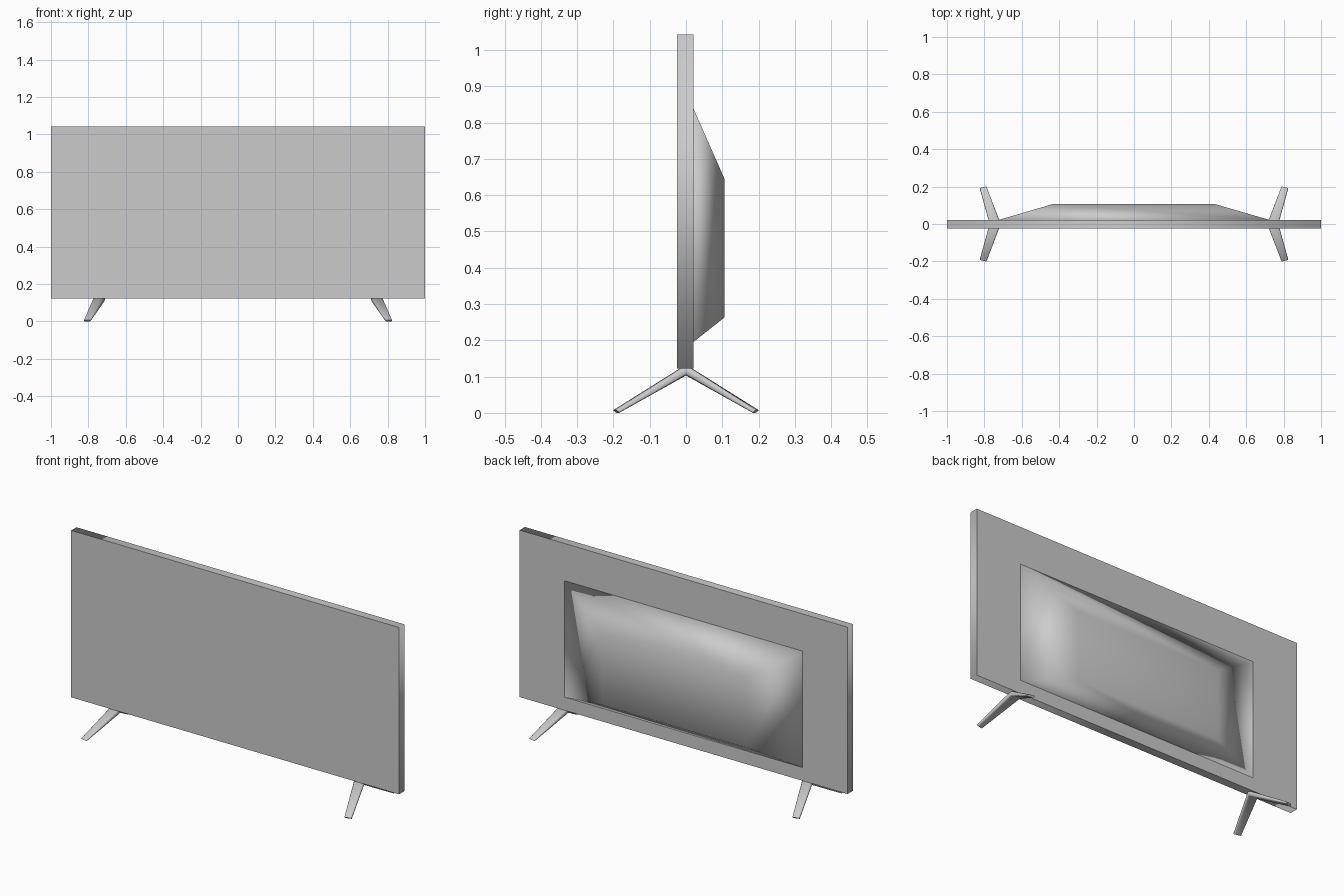
import bpy
import math

cube = bpy.data.objects.get("Cube")
if cube:
    bpy.data.objects.remove(cube, do_unlink=True)

grey = bpy.data.materials.new("plain grey")
grey.use_nodes = True
colour = (0.6, 0.6, 0.6, 1)
grey.diffuse_color = colour
grey.node_tree.nodes["Principled BSDF"].inputs["Base Color"].default_value = colour


def loft(name, rings, smooth_caps=False):
    """Skin a row of equal rings, cap both ends and shade the skin smooth."""
    n = len(rings[0])
    verts = [p for ring in rings for p in ring]
    faces = []
    for k in range(len(rings) - 1):
        for i in range(n):
            j = (i + 1) % n
            faces.append((k * n + i, k * n + j, (k + 1) * n + j, (k + 1) * n + i))
    sides = len(faces)
    last = (len(rings) - 1) * n
    faces.append(tuple(reversed(range(n))))
    faces.append(tuple(range(last, last + n)))
    mesh = bpy.data.meshes.new(name)
    mesh.from_pydata(verts, [], faces)
    mesh.materials.append(grey)
    for f in mesh.polygons:
        f.use_smooth = f.index < sides or smooth_caps
    mesh.update()
    obj = bpy.data.objects.new(name, mesh)
    bpy.context.collection.objects.link(obj)
    return obj


def rectangle(half_width, bottom, top, y):
    w = half_width
    return [(-w, y, bottom), (w, y, bottom), (w, y, top), (-w, y, top)]


# Flat panel and the tapered housing on its back
panel = loft("screen_panel", [rectangle(1, 0.123, 1.043, -0.025),
                              rectangle(1, 0.123, 1.043, 0.021)])
housing = loft("back_housing", [rectangle(0.73, 0.195, 0.84, 0.02),
                                rectangle(0.435, 0.263, 0.645, 0.106)], True)


# Splayed feet: rounded bars from a foot up to the apex and down again
def section(cx, cy, cz, width, height, skew, lean, steps=16):
    ring = []
    for i in range(steps):
        a = 2 * math.pi * i / steps
        u = math.copysign(abs(math.cos(a)) ** 0.5, math.cos(a))
        v = math.copysign(abs(math.sin(a)) ** 0.5, math.sin(a))
        ring.append((cx + width * u, cy + skew * u + lean * v, cz + height * v))
    return ring


for side, label in ((1, "left"), (-1, "right")):
    front = section(0.806, -0.192, 0.004, 0.018, 0.004, 0.005, -0.005)
    apex = section(0.742, 0, 0.118, 0.03, 0.015, 0, 0)
    back = [(x, -y, z) for x, y, z in front]
    rings = [[(side * x, y, z) for x, y, z in r] for r in (front, apex, back)]
    if side > 0:
        rings = [list(reversed(r)) for r in rings]
    # Ring order keeps the normals outward on both sides
    loft(label + "_stand_leg", rings)
